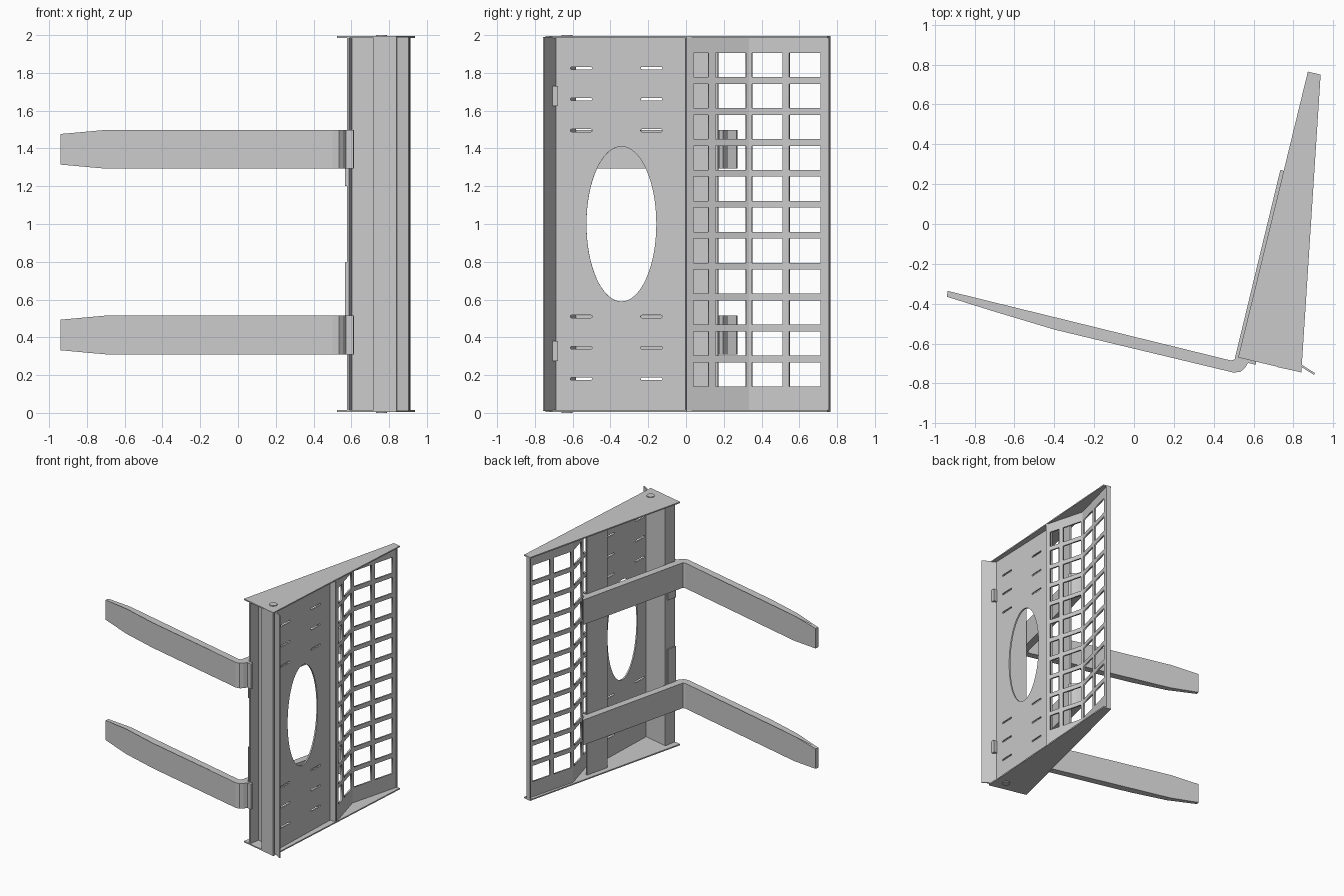
import bpy, bmesh, math
from mathutils import Matrix, Vector

cube = bpy.data.objects.get("Cube")
if cube:
    bpy.data.objects.remove(cube)

steel = bpy.data.materials.new("grey_steel")
steel.use_nodes = True
grey = (0.59, 0.59, 0.59, 1)
steel.diffuse_color = grey
steel.node_tree.nodes["Principled BSDF"].inputs["Base Color"].default_value = grey

BOTTOM, TOP, SHEET = 0.01, 1.99, 0.012


def add(name, mesh):
    mesh.materials.clear()
    mesh.materials.append(steel)
    obj = bpy.data.objects.new(name, mesh)
    bpy.context.collection.objects.link(obj)
    return obj


def prism(name, outline, z0, z1, taper=None):
    """Upright prism over a plan outline; taper(x) scales the height about its middle."""
    bm = bmesh.new()
    mid, half = (z0 + z1) / 2, (z1 - z0) / 2
    rings = []
    for side in (-1, 1):
        rings.append([bm.verts.new((x, y, mid + side * half * (taper(x) if taper else 1)))
                      for x, y in outline])
    n = len(outline)
    bm.faces.new(rings[0][::-1])
    bm.faces.new(rings[1])
    for i in range(n):
        j = (i + 1) % n
        bm.faces.new((rings[0][i], rings[0][j], rings[1][j], rings[1][i]))
    bmesh.ops.recalc_face_normals(bm, faces=bm.faces)
    mesh = bpy.data.meshes.new(name)
    bm.to_mesh(mesh)
    bm.free()
    return add(name, mesh)


def strip(name, p0, p1, z0=BOTTOM, z1=TOP, thick=SHEET):
    """Upright flat sheet between two plan points."""
    a, b = Vector(p0), Vector(p1)
    d = (b - a).normalized()
    n = Vector((-d.y, d.x)) * thick / 2
    return prism(name, [a - n, b - n, b + n, a + n], z0, z1)


def rect(y0, y1, z0, z1):
    return [(y0, z0), (y1, z0), (y1, z1), (y0, z1)]


def slot(y0, y1, z, r=0.007):
    pts = []
    for cy, start in ((y1 - r, -90), (y0 + r, 90)):
        for k in range(7):
            t = math.radians(start + 30 * k)
            pts.append((cy + r * math.cos(t), z + r * math.sin(t)))
    return pts


def pierced(name, p0, p1, holes):
    """Upright sheet between two plan points, pierced by holes given in (y, z)."""
    curve = bpy.data.curves.new(name, "CURVE")
    curve.dimensions = "2D"
    curve.fill_mode = "BOTH"
    curve.extrude = SHEET / 2
    for loop in [rect(p0[1], p1[1], BOTTOM, TOP)] + holes:
        spline = curve.splines.new("POLY")
        spline.points.add(len(loop) - 1)
        for p, (y, z) in zip(spline.points, loop):
            p.co = (y, z, 0, 1)
        spline.use_cyclic_u = True
    temp = bpy.data.objects.new(name + "_curve", curve)
    bpy.context.collection.objects.link(temp)
    deps = bpy.context.evaluated_depsgraph_get()
    mesh = bpy.data.meshes.new_from_object(temp.evaluated_get(deps))
    bpy.data.objects.remove(temp)
    # stand the sheet up: local x runs along the wall, local y becomes height
    slope = (p1[0] - p0[0]) / (p1[1] - p0[1])
    along, up = Vector((slope, 1, 0)), Vector((0, 0, 1))
    m = Matrix((along, up, along.cross(up).normalized())).transposed().to_4x4()
    m.translation = (p0[0] - slope * p0[1], 0, 0)
    mesh.transform(m)
    mesh.name = name
    return add(name, mesh)


# Wedge-shaped end plates with a pivot boss on each
wedge = [(0.523, -0.67), (0.84, -0.745), (0.937, 0.75), (0.873, 0.765)]
circle = [(0.76 + 0.03 * math.cos(math.tau * k / 24), -0.63 + 0.03 * math.sin(math.tau * k / 24))
          for k in range(24)]
prism("bottom_plate", wedge, BOTTOM - 0.004, BOTTOM + 0.006)
prism("top_plate", wedge, TOP - 0.006, TOP + 0.004)
prism("bottom_boss", circle, 0, BOTTOM)
prism("top_boss", circle, TOP, 2)

# Solid side panel, set back, with a large oval opening, rows of slots and an outturned rear edge
oval = [(-0.342 + 0.185 * math.cos(math.tau * k / 64), 1.0 + 0.41 * math.sin(math.tau * k / 64))
        for k in range(64)]
slots = [slot(y, y + 0.115, z) for y in (-0.612, -0.24)
         for z in (0.18, 0.345, 0.51, 1.495, 1.66, 1.825)]
panel_front, panel_rear, grille_start = (0.806, -0.69), (0.83, 0), (0.884, 0)
pierced("side_panel", panel_front, panel_rear, [oval] + slots)
strip("panel_return", panel_rear, grille_start)

# Bent grille made of two pierced sheets
ROW_STEP, ROW_HEIGHT, FIRST_ROW = 0.1637, 0.128, 0.14


def windows(columns):
    return [rect(y0, y1, FIRST_ROW + r * ROW_STEP, FIRST_ROW + r * ROW_STEP + ROW_HEIGHT)
            for y0, y1 in columns for r in range(11)]


bend = (0.793, 0.333)
pierced("grille_front", grille_start, bend, windows([(0.037, 0.118), (0.155, 0.317)]))
pierced("grille_rear", bend, (0.904, 0.755), windows([(0.35, 0.513), (0.548, 0.714)]))
strip("rear_edge", (0.875, 0.758), (0.911, 0.75))

# Inner rail behind the grille, and the front column sections
strip("inner_rail", (0.732, -0.025), (0.78, 0.17))
strip("front_flange", (0.583, -0.68), (0.598, -0.59))
strip("front_web", (0.596, -0.588), (0.808, -0.64))
strip("column_side", (0.722, -0.715), (0.748, -0.63))
strip("column_face", (0.718, -0.712), (0.84, -0.738))
strip("front_lip", panel_front, (0.906, -0.753), thick=0.01)

# Bent arms with clamping lugs at both ends of the upright leg, plus lip tabs and flange pads
arm = [(-0.935, -0.336), (-0.70, -0.394), (0.485, -0.685), (0.505, -0.68),
       (0.735, 0.273), (0.75, 0.267), (0.767, 0.222), (0.802, 0.197), (0.808, 0.176),
       (0.772, 0.18), (0.567, -0.672), (0.615, -0.683), (0.611, -0.707),
       (0.573, -0.697), (0.557, -0.722), (0.535, -0.742), (0.50, -0.746),
       (-0.40, -0.53), (-0.70, -0.44), (-0.94, -0.365)]


def tip_taper(x):
    return 1 if x > -0.7 else 1 - 0.21 * (-0.7 - x) / 0.24


for side, arm_z, tab_z, pad_z0, pad_z1 in (("lower", 0.31, 0.275, 0.4, 0.8),
                                           ("upper", 1.293, 1.625, 1.2, 1.4)):
    prism(side + "_arm", arm, arm_z, arm_z + 0.205, tip_taper)
    strip(side + "_tab", (0.826, -0.715), (0.826, -0.677), tab_z, tab_z + 0.105, 0.036)
    strip(side + "_pad", (0.572, -0.68), (0.589, -0.60), pad_z0, pad_z1)
